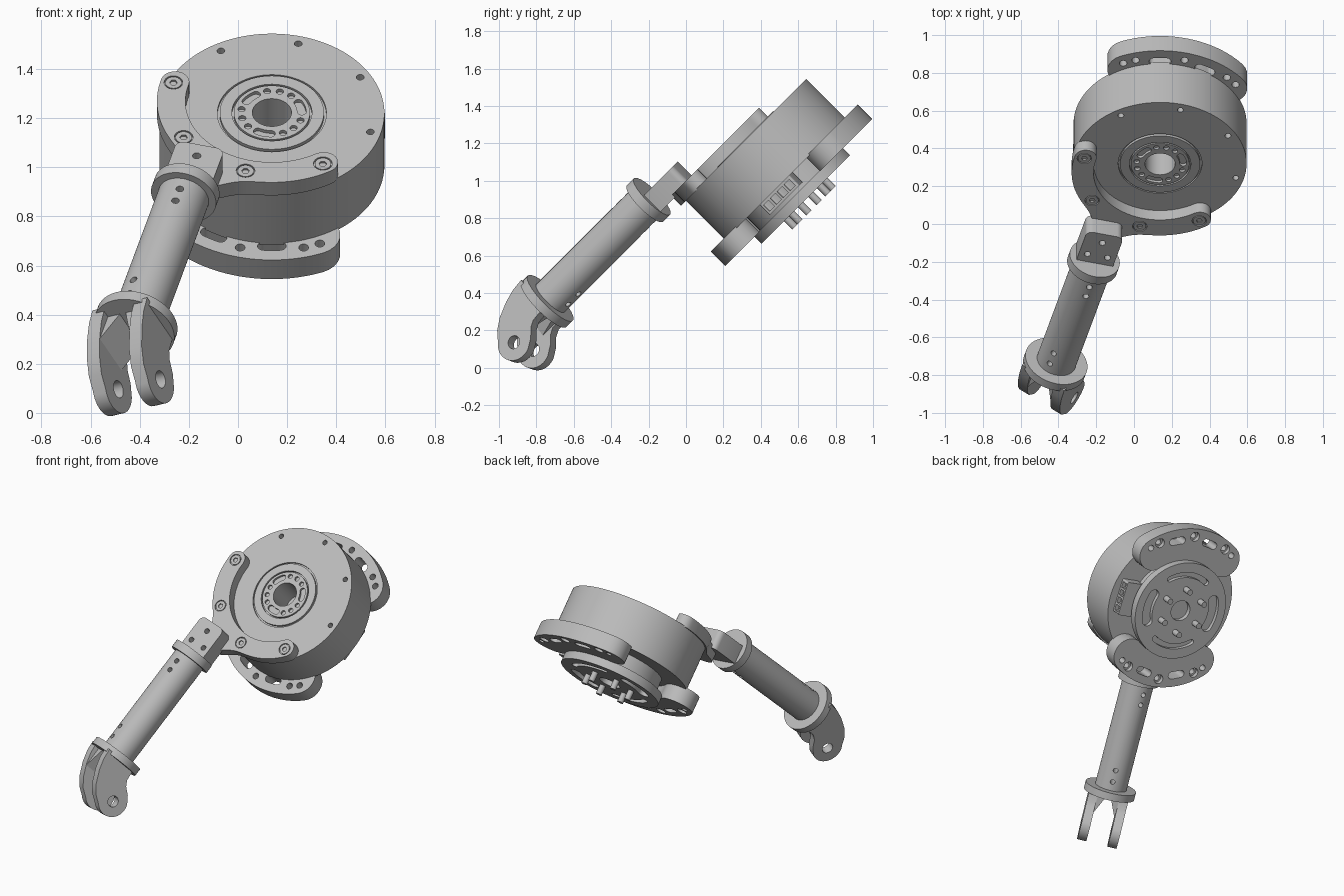
import bpy, bmesh
from math import sin, cos, radians, exp
from mathutils import Matrix, Vector

cube = bpy.data.objects.get("Cube")
if cube:
    bpy.data.objects.remove(cube, do_unlink=True)

grey = bpy.data.materials.new("light grey metal")
grey.use_nodes = True
grey.diffuse_color = (0.5, 0.5, 0.5, 1)
grey.node_tree.nodes["Principled BSDF"].inputs["Base Color"].default_value = (0.5, 0.5, 0.5, 1)


# Frames: motor axis tilted 45 degrees, arm lying in the motor's face plane
def frame(x, y, z, origin=(0, 0, 0)):
    m = Matrix((x, y, z)).transposed().to_4x4()
    m.translation = origin
    return m


MOTOR = frame((1, 0, 0), Vector((0, 1, 1)).normalized(),
              Vector((0, -1, 1)).normalized(), (0.138, 0.32, 1.22))
lean = radians(14.8)
ARM = MOTOR @ frame((cos(lean), -sin(lean), 0), (0, 0, 1),
                    (-sin(lean), -cos(lean), 0), (-0.352, -0.594, 0.14))
ROLLED = ARM @ Matrix.Rotation(radians(30), 4, 'Z')
FORK = ROLLED @ frame((0, 1, 0), (0, 0, 1), (1, 0, 0))
FACE = frame((1, 0, 0), (0, 0, -1), (0, 1, 0))
TAB = ARM @ FACE
ROLLED_FACE = ROLLED @ FACE


# Outlines
def polar(r, deg):
    return (r * cos(radians(deg)), r * sin(radians(deg)))


def arc(c, r, a0, a1, n=12):
    pts = [polar(r, a0 + (a1 - a0) * i / n) for i in range(n + 1)]
    return [(c[0] + x, c[1] + y) for x, y in pts]


def circle(r, c=(0, 0), n=32):
    return arc(c, r, 0, 360 - 360 / n, n - 1)


def arc_slot(r, half, a0, a1, bump=lambda a: 0, n=40):
    outer = [polar(r + half + bump(a), a) for a in
             (a0 + (a1 - a0) * i / n for i in range(n + 1))]
    inner = arc((0, 0), r - half, a1, a0, n)
    cap1 = arc(polar(r, a1), half, a1, a1 + 180)[1:-1]
    cap0 = arc(polar(r, a0), half, a0 + 180, a0 + 360)[1:-1]
    return outer + cap1 + inner + cap0


def round_rect(x0, y0, x1, y1, r):
    return (arc((x1 - r, y1 - r), r, 0, 90, 6) + arc((x0 + r, y1 - r), r, 90, 180, 6)
            + arc((x0 + r, y0 + r), r, 180, 270, 6) + arc((x1 - r, y0 + r), r, 270, 360, 6))


# Solids: each shape is (outline, bottom, top)
def mesh_object(name, shapes, matrix):
    bm = bmesh.new()
    for pts, z0, z1 in shapes:
        face = bm.faces.new([bm.verts.new((x, y, z0)) for x, y in pts])
        top = bmesh.ops.extrude_face_region(bm, geom=[face])["geom"]
        bmesh.ops.translate(bm, vec=(0, 0, z1 - z0),
                            verts=[v for v in top if isinstance(v, bmesh.types.BMVert)])
    bmesh.ops.recalc_face_normals(bm, faces=bm.faces)
    mesh = bpy.data.meshes.new(name)
    bm.to_mesh(mesh)
    bm.free()
    mesh.materials.append(grey)
    obj = bpy.data.objects.new(name, mesh)
    bpy.context.collection.objects.link(obj)
    obj.matrix_world = matrix
    return obj


def solid(name, shapes, matrix, *cuts):
    obj = mesh_object(name, shapes, matrix)
    bpy.context.view_layer.update()
    bpy.ops.object.select_all(action='DESELECT')
    bpy.context.view_layer.objects.active = obj
    obj.select_set(True)
    for cut_shapes, cut_matrix in cuts:
        cutter = mesh_object("cutter", cut_shapes, cut_matrix)
        cutter.hide_render = True
        bpy.context.view_layer.update()
        mod = obj.modifiers.new("cut", 'BOOLEAN')
        mod.operation, mod.solver, mod.object = 'DIFFERENCE', 'EXACT', cutter
        bpy.ops.object.modifier_apply(modifier=mod.name)
        bpy.data.objects.remove(cutter, do_unlink=True)
    bpy.ops.object.shade_smooth_by_angle(angle=radians(30))


# Motor housing with rim holes, centre bore and a recess for the output boss
rim_holes = [(circle(0.016, polar(0.415, a), 16), -0.06, 0.05) for a in (120, 75, 30, -15)]
solid("motor_housing", [(circle(0.458, n=128), -0.3, 0)], MOTOR,
      (rim_holes + [(circle(0.222, n=64), -0.012, 0.05)], MOTOR),
      ([(circle(0.08), -0.2, 0.05)], MOTOR))

# Output boss and inner hub with slots and bolt holes
solid("output_boss", [(circle(0.212, n=64), -0.014, 0.004)], MOTOR,
      ([(circle(0.163, n=64), -0.05, 0.05)], MOTOR))
hub_cuts = [(circle(0.08), -0.1, 0.1)]
for a in (15, 135, 255):
    hub_cuts.append((arc_slot(0.122, 0.018, a - 13, a + 13, n=10), -0.012, 0.1))
    hub_cuts += [(circle(0.015, polar(0.125, a + b), 16), -0.012, 0.1) for b in (36, 60, 84)]
solid("output_hub", [(circle(0.155, n=64), -0.014, 0.004)], MOTOR, (hub_cuts, MOTOR))

# Crescent bracket that holds the housing
bolt_angles = (165, 210, 255, 300)
bracket = arc_slot(0.41, 0.058, 164, 301, lambda a: 0.11 * exp(-((a - 237) / 12) ** 2), 70)
solid("bracket", [(bracket, -0.005, 0.07)], MOTOR,
      ([(circle(0.038, polar(0.415, a)), 0.06, 0.1) for a in bolt_angles], MOTOR))
solid("bracket_bolts", [(circle(0.033, polar(0.415, a)), 0.05, 0.069) for a in bolt_angles], MOTOR,
      ([(circle(0.016, polar(0.415, a), 6), 0.055, 0.1) for a in bolt_angles], MOTOR))

# Rear mounting plates with screw holes and short slots
for side, mid in (("upper", 75), ("lower", 255)):
    holes = [(circle(0.02, polar(0.5, mid + b), 20), -0.5, -0.2) for b in (-38, -30, 0, 30, 38)]
    sinks = [(circle(0.032, polar(0.5, mid + b), 24), -0.5, -0.37) for b in (-30, 0, 30)]
    slots = [(arc_slot(0.475, 0.025, mid + b - 4, mid + b + 4, n=8), -0.5, -0.2)
             for b in (-15, 15)]
    solid(side + "_mount_plate", [(arc_slot(0.442, 0.113, mid - 37, mid + 37), -0.4, -0.29)],
          MOTOR, (holes + slots, MOTOR), (sinks, MOTOR))

# Rear neck, rotor disc and studs
solid("rear_neck", [(circle(0.29, n=64), -0.4, -0.29)], MOTOR)
disc_cuts = [(circle(0.07), -0.6, -0.42)]
for a in (75, 255):
    disc_cuts.append((arc_slot(0.25, 0.018, a - 34, a + 34, n=20), -0.6, -0.425))
for a in (165, 345):
    disc_cuts.append((arc_slot(0.245, 0.035, a - 22, a + 22, n=20), -0.6, -0.425))
solid("rotor_disc", [(circle(0.335, n=96), -0.453, -0.396)], MOTOR, (disc_cuts, MOTOR))
solid("rotor_studs", [(circle(0.02, polar(0.15, a), 16), -0.515, -0.44)
                      for a in range(15, 360, 60)], MOTOR)

# Cable socket on the side of the housing
SOCKET = MOTOR @ Matrix.Rotation(radians(-12), 4, 'Z')
pockets = [(round_rect(0.38, y, 0.6, y + 0.04, 0.008), -0.36, -0.315)
           for y in (-0.1, -0.047, 0.006, 0.059)]
solid("cable_socket", [(round_rect(0.28, -0.115, 0.405, 0.115, 0.01), -0.375, -0.28)],
      SOCKET, (pockets, SOCKET))

# Arm: clamp tab, collars and tube
tab_holes = [(circle(0.017, (x, y), 16), -0.02, 0.1)
             for x, y in ((0, 0.18), (-0.055, 0.08), (0.055, 0.08))]
solid("clamp_tab", [(round_rect(-0.1, -0.02, 0.1, 0.245, 0.035), -0.09, 0.035)], TAB,
      (tab_holes, TAB))
solid("upper_collar", [(circle(0.137, n=64), -0.025, 0.03)], ARM)
solid("lower_collar", [(circle(0.17, n=64), 0.77, 0.82)], ARM)
solid("arm_tube", [(circle(0.106, n=64), 0, 0.8)], ARM,
      ([(circle(0.016, (0, -s), 16), -0.2, 0.2) for s in (0.09, 0.16)], TAB),
      ([(circle(0.016, (0, -s), 16), -0.2, 0.2) for s in (0.63, 0.71)], ROLLED_FACE))

# Fork: two hooked prongs with pin holes and sloping roots
prong = ([(0.13, 0.8), (0.122, 0.87), (0.1, 0.94), (0.06, 1.02), (0.015, 1.075)]
         + arc((-0.11, 1.04), 0.1, 45, 205, 20)
         + [(-0.165, 0.95), (-0.12, 0.915), (-0.098, 0.88), (-0.09, 0.8)])
for side, sign in (("left", 1), ("right", -1)):
    z0, z1 = sorted((sign * 0.072, sign * 0.133))
    solid(side + "_prong", [(prong, z0, z1)], FORK,
          ([(circle(0.036, (-0.11, 1.04)), -0.3, 0.3)], FORK))
    root = [(sign * 0.01, -0.81), (sign * 0.1, -0.81), (sign * 0.1, -0.95), (sign * 0.072, -0.95)]
    solid(side + "_prong_root", [(root, -0.088, 0.095)], ROLLED_FACE)
